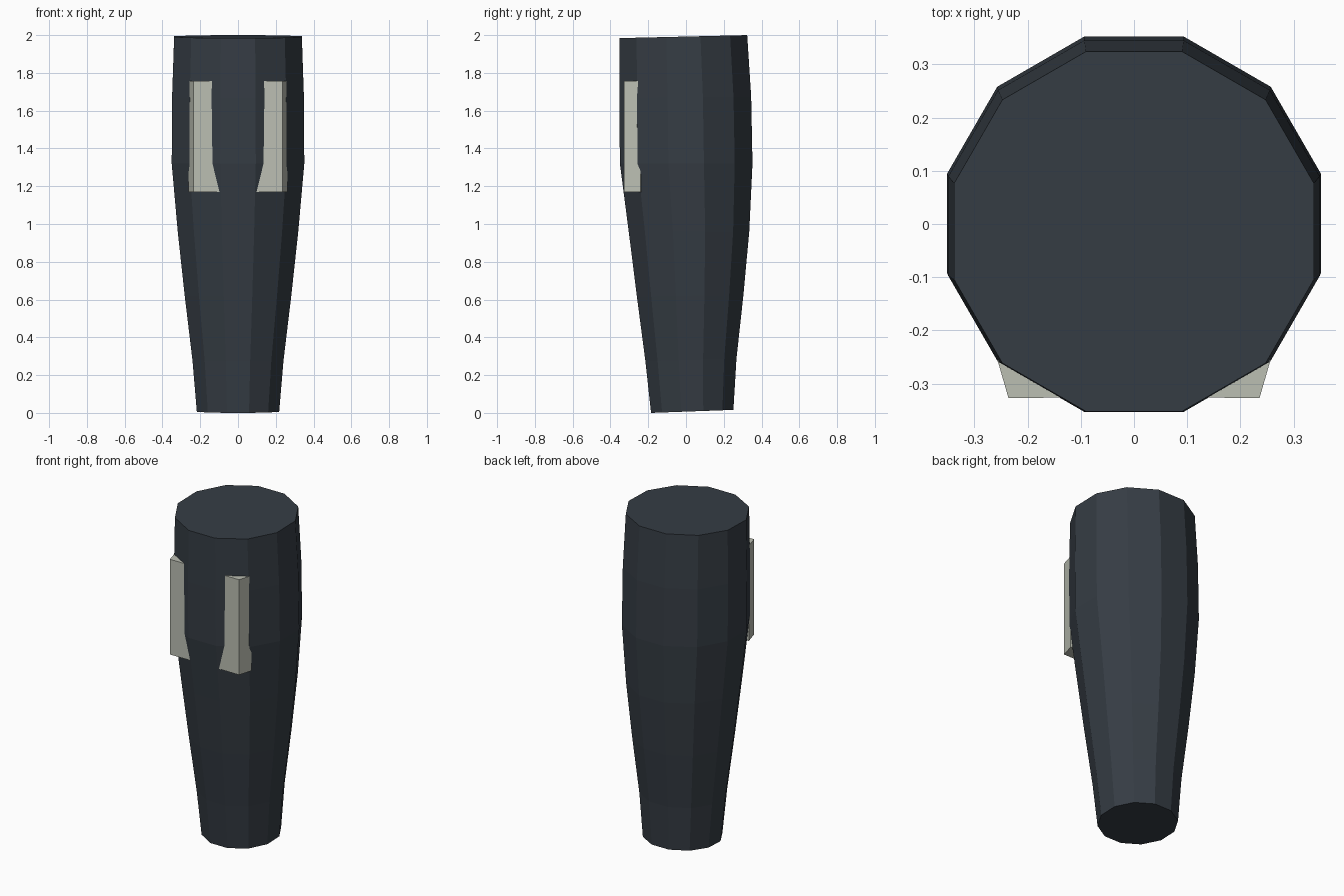
import bpy, math

if "Cube" in bpy.data.objects:
    bpy.data.objects.remove(bpy.data.objects["Cube"])


def material(name, rgb):
    m = bpy.data.materials.new(name)
    m.diffuse_color = (*rgb, 1)
    m.use_nodes = True
    m.node_tree.nodes["Principled BSDF"].inputs["Base Color"].default_value = m.diffuse_color
    return m


def mesh_object(name, verts, faces, mat):
    me = bpy.data.meshes.new(name)
    me.from_pydata(verts, [], faces)
    me.materials.append(mat)
    ob = bpy.data.objects.new(name, me)
    bpy.context.collection.objects.link(ob)
    return ob


def loft(name, rings, mat):
    """Skin a list of equal-length rings, bottom to top, and cap the ends."""
    n = len(rings[0])
    verts = [v for ring in rings for v in ring]
    faces = [(r * n + i, r * n + (i + 1) % n, (r + 1) * n + (i + 1) % n, (r + 1) * n + i)
             for r in range(len(rings) - 1) for i in range(n)]
    faces.append(tuple(reversed(range(n))))
    faces.append(tuple(range(len(verts) - n, len(verts))))
    return mesh_object(name, verts, faces, mat)


slate = material("dark slate", (0.036, 0.046, 0.058))
pale = material("pale grey", (0.50, 0.52, 0.45))

# Tapered twelve-sided body: z, half width, y centre, tilt (rise at back edge)
sections = [
    (0.008, 0.218, 0.033, 0.008),
    (0.28, 0.241, 0.026, 0.006),
    (0.62, 0.282, 0.022, 0.004),
    (0.96, 0.319, 0.016, 0.002),
    (1.32, 0.351, 0.001, 0.0),
    (1.67, 0.349, -0.004, 0.004),
    (1.992, 0.338, -0.014, 0.008),
]
rings = []
for z, a, cy, tilt in sections:
    r = a / math.cos(math.pi / 12)
    ring = []
    for i in range(12):
        t = math.radians(15 + 30 * i)
        ring.append((r * math.cos(t), cy + r * math.sin(t), z + tilt * r * math.sin(t) / a))
    rings.append(ring)
loft("limb_body", rings, slate)

# Pair of upright ridges on the front corners, roots sunk in the body
outline = [(0.095, -0.326), (0.236, -0.327), (0.261, -0.24), (0.19, -0.22)]
for side, label in ((1, "right"), (-1, "left")):
    pts = [(side * x, y) for x, y in outline]
    if side < 0:
        pts.reverse()
    loft("front_ridge_" + label, [[(x, y, z) for x, y in pts] for z in (1.17, 1.757)], pale)
